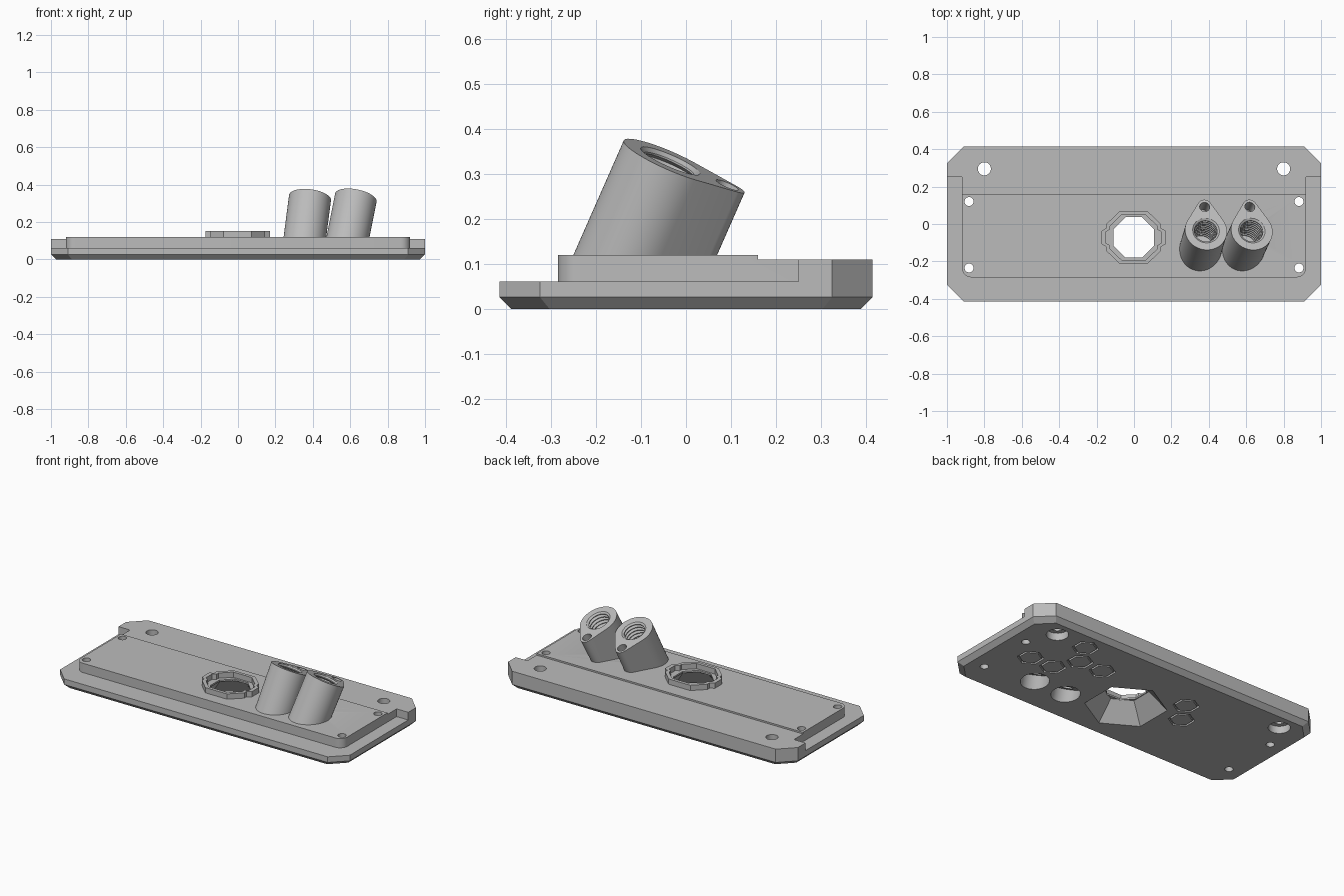
import bpy, bmesh
from math import sin, cos, pi, asin
from mathutils import Vector, Matrix

if "Cube" in bpy.data.objects:
    bpy.data.objects.remove(bpy.data.objects["Cube"])

grey = bpy.data.materials.new("plain_grey")
grey.use_nodes = True
COLOUR = (0.5, 0.5, 0.5, 1)
grey.diffuse_color = COLOUR
grey.node_tree.nodes["Principled BSDF"].inputs["Base Color"].default_value = COLOUR


def finish(name, bm, matrix=Matrix()):
    bmesh.ops.remove_doubles(bm, verts=bm.verts, dist=1e-5)
    bmesh.ops.transform(bm, matrix=matrix, verts=bm.verts)
    bmesh.ops.recalc_face_normals(bm, faces=bm.faces)
    mesh = bpy.data.meshes.new(name)
    bm.to_mesh(mesh)
    bm.free()
    mesh.materials.append(grey)
    ob = bpy.data.objects.new(name, mesh)
    bpy.context.collection.objects.link(ob)
    return ob


def loft(name, layers, matrix=Matrix(), trim=None):
    """Stack outlines, given as (points, z), into a capped solid."""
    bm = bmesh.new()
    rings = [[bm.verts.new((x, y, z)) for x, y in pts] for pts, z in layers]
    n = len(rings[0])
    for low, high in zip(rings, rings[1:]):
        for i in range(n):
            j = (i + 1) % n
            bm.faces.new((low[i], low[j], high[j], high[i]))
    bm.faces.new(rings[0])
    bm.faces.new(rings[-1])
    if trim is not None:
        bmesh.ops.transform(bm, matrix=matrix, verts=bm.verts)
        matrix = Matrix()
        cut = bmesh.ops.bisect_plane(bm, geom=bm.verts[:] + bm.edges[:] + bm.faces[:],
                                     plane_co=(0, 0, trim), plane_no=(0, 0, 1), clear_inner=True)
        edges = [e for e in cut["geom_cut"] if isinstance(e, bmesh.types.BMEdge)]
        bmesh.ops.contextual_create(bm, geom=edges)
    return finish(name, bm, matrix)


def prism(name, pts, z0, z1, **kw):
    return loft(name, [(pts, z0), (pts, z1)], **kw)


def lathe(name, profile, n, matrix=Matrix(), phase=0.0, closed=False):
    """Turn an (r, z) profile; open profiles start and end on the axis."""
    bm = bmesh.new()
    cols = [[bm.verts.new((r * cos(phase + 2 * pi * i / n), r * sin(phase + 2 * pi * i / n), z))
             for r, z in profile] for i in range(n)]
    m = len(profile)
    for i in range(n):
        a, b = cols[i], cols[(i + 1) % n]
        for k in range(m if closed else m - 1):
            l = (k + 1) % m
            bm.faces.new((a[k], b[k], b[l], a[l]))
    return finish(name, bm, matrix)


def at(x, y, z=0):
    return Matrix.Translation((x, y, z))


def carve(ob, cutters):
    for c in cutters:
        mod = ob.modifiers.new("cut", "BOOLEAN")
        mod.operation, mod.solver, mod.object = "DIFFERENCE", "EXACT", c
        bpy.context.view_layer.objects.active = ob
        bpy.ops.object.modifier_apply(modifier=mod.name)


def arc(cx, cy, r, a0, a1, n):
    return [(cx + r * cos(a0 + (a1 - a0) * i / n), cy + r * sin(a0 + (a1 - a0) * i / n))
            for i in range(n + 1)]


def clipped(w, d, c):
    return [(w, c - d), (w, d - c), (w - c, d), (c - w, d), (-w, d - c), (-w, c - d), (c - w, -d), (w - c, -d)]


def mirrored(quarter, s=1.0):
    """Complete a first-quadrant outline on both axes."""
    half = quarter + [(-x, y) for x, y in reversed(quarter)]
    return [(x * s, y * s) for x, y in half + [(-x, -y) for x, y in half]]


# Base plate with bevelled underside
plate = loft("base_plate", [(clipped(0.973, 0.388, 0.085), 0), (clipped(1, 0.415, 0.09), 0.027),
                            (clipped(1, 0.415, 0.09), 0.12)])
cutters = []

# Lower ledge around the front and sides, and slightly lower back rail
front = arc(0.87, -0.235, 0.05, 0, -pi / 2, 8)
ledge = [(-1.2, -0.6), (1.2, -0.6), (1.2, 0.25), (0.92, 0.25)] + front \
    + [(-x, y) for x, y in reversed(front)] + [(-0.92, 0.25), (-1.2, 0.25)]
cutters.append(prism("ledge_cutter", ledge, 0.062, 0.5))
cutters.append(prism("rail_cutter", [(-1.2, 0.16), (1.2, 0.16), (1.2, 0.6), (-1.2, 0.6)], 0.11, 0.4))

# Screw holes; the rear pair is counterbored from below
for s in (-1, 1):
    cutters.append(lathe("rear_hole_cutter", [(0, -0.1), (0.062, -0.1), (0.062, 0.045),
                                              (0.035, 0.045), (0.035, 0.3), (0, 0.3)], 32, at(s * 0.8, 0.295)))
    for y in (0.12, -0.235):
        cutters.append(lathe("corner_hole_cutter", [(0, -0.1), (0.024, -0.1), (0.024, 0.3), (0, 0.3)],
                             24, at(s * 0.882, y)))

# Central opening: flared six-sided mouth below, eight-sided hole above
MID = (-0.002, -0.072)
cutters.append(lathe("flare_cutter", [(0, -0.02), (0.25, -0.02), (0.13, 0.11), (0, 0.11)], 6, at(*MID), pi / 2))
cutters.append(lathe("opening_cutter", [(0, 0.02), (0.117, 0.02), (0.117, 0.3), (0, 0.3)], 8, at(*MID), pi / 8))

# Engraved hexagon outlines on the underside
for x, y in ((0.75, 0.005), (0.59, 0.005), (0.51, 0.145), (0.35, 0.145), (0.585, 0.28),
             (-0.25, 0.15), (-0.33, 0.015)):
    cutters.append(lathe("hexagon_groove_cutter", [(0.062, -0.02), (0.075, -0.02), (0.075, 0.012), (0.062, 0.012)],
                         6, at(x, y), pi / 2, closed=True))

# Raised collar around the opening
edge = [(0.172, 0.035), (0.146, 0.05), (0.146, 0.072), (0.075, 0.14)]
collar = prism("opening_collar", mirrored(edge), 0.12, 0.153, matrix=at(*MID))
pocket = prism("collar_cutter", mirrored(edge, 0.86), 0.1, 0.3, matrix=at(*MID))
carve(collar, [pocket])

# Slanted threaded sockets with a teardrop section
R, TIP, GAP = 0.113, 0.038, 0.142
t = asin((R - TIP) / GAP)
teardrop = arc(0, 0, R, pi - t, 2 * pi + t, 40) + arc(0, GAP, TIP, t, pi - t, 16)
thread = [(0.072, 0.05), (0.072, 0)]
for k in range(10):
    thread += [(0.061, -0.022 * k - 0.008), (0.061, -0.022 * k - 0.012), (0.073, -0.022 * k - 0.02)]
bore = [(0, 0.05)] + thread + [(0.035, -0.22), (0.035, -0.325), (0.08, -0.325), (0.08, -0.55), (0, -0.55)]
parts, helpers = [plate, collar], [pocket]
for label, x, lean in (("inner", 0.385, 0.13), ("outer", 0.63, 0.2)):
    w = Vector((lean, 0.44, 1)).normalized()
    v = Vector((0, 1, 0))
    v = (v - w * v.dot(w)).normalized()
    frame = at(x, -0.035, 0.33) @ Matrix((v.cross(w), v, w)).transposed().to_4x4()
    socket = prism(label + "_socket", teardrop, -0.5, 0, matrix=frame, trim=0.12)
    bore_cut = lathe(label + "_bore_cutter", bore, 40, frame)
    pin_cut = lathe(label + "_pin_cutter", [(0, 0.05), (0.027, 0.05), (0.027, -0.1), (0, -0.1)], 24,
                    frame @ at(0, GAP - 0.004))
    carve(socket, [bore_cut, pin_cut])
    cutters.append(bore_cut)
    helpers.append(pin_cut)
    parts.append(socket)

carve(plate, cutters)
for c in cutters + helpers:
    bpy.data.objects.remove(c)

# Smooth the curved walls and keep the edges crisp
bpy.ops.object.select_all(action="DESELECT")
for ob in parts:
    ob.select_set(True)
bpy.context.view_layer.objects.active = plate
bpy.ops.object.shade_smooth_by_angle(angle=pi / 9)
